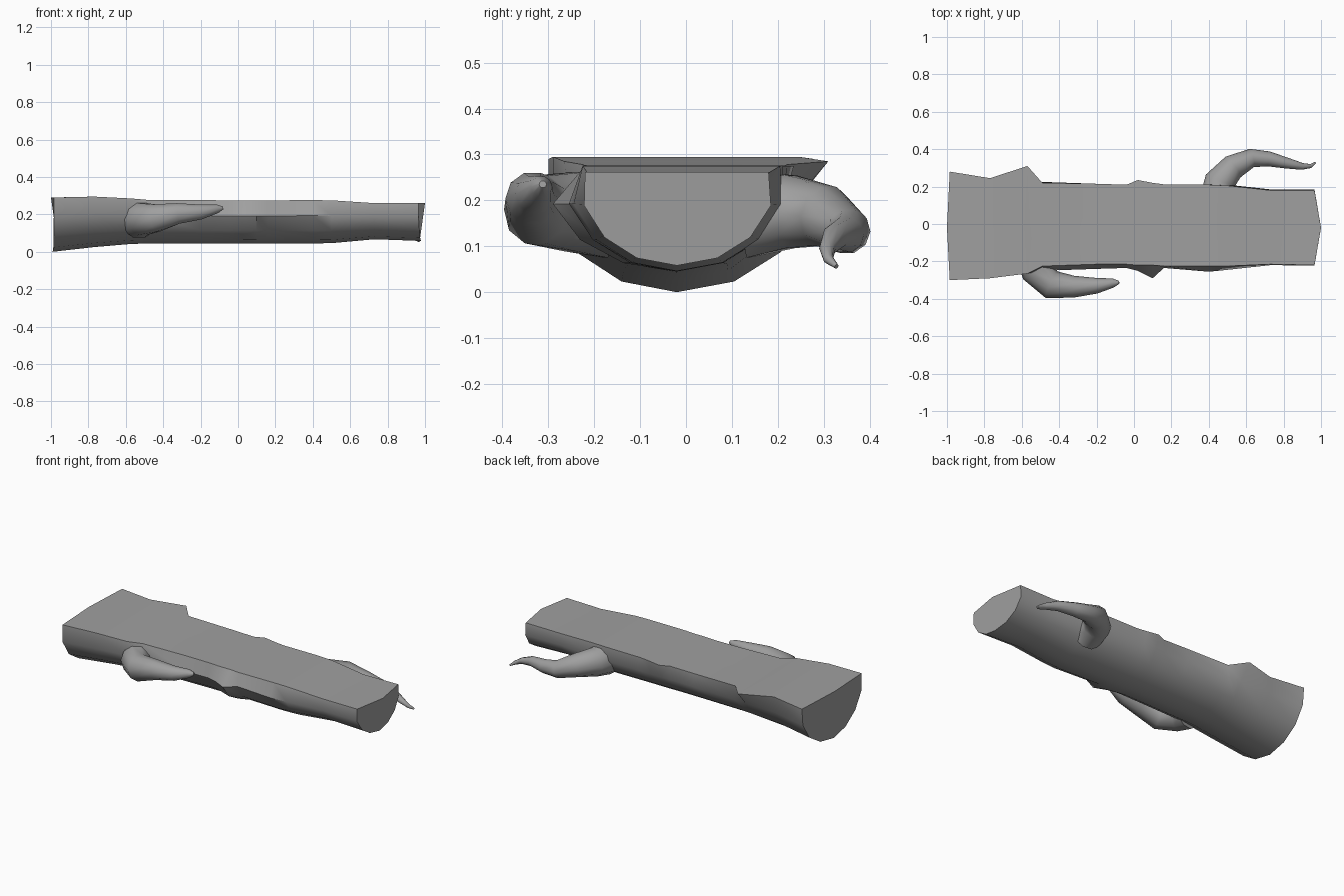
import bpy, bmesh, math
from mathutils import Vector

cube = bpy.data.objects.get("Cube")
if cube:
    bpy.data.objects.remove(cube, do_unlink=True)

wood = bpy.data.materials.new("grey wood")
wood.use_nodes = True
wood.diffuse_color = (0.35, 0.35, 0.35, 1)
wood.node_tree.nodes["Principled BSDF"].inputs["Base Color"].default_value = wood.diffuse_color


def loft(name, rings, angle):
    """Skin a row of equal rings and cap both ends."""
    bm = bmesh.new()
    loops = [[bm.verts.new(p) for p in ring] for ring in rings]
    n = len(loops[0])
    for a, b in zip(loops, loops[1:]):
        for i in range(n):
            j = (i + 1) % n
            bm.faces.new((a[i], a[j], b[j], b[i]))
    bm.faces.new(loops[0])
    bm.faces.new(loops[-1])
    bmesh.ops.recalc_face_normals(bm, faces=bm.faces)
    mesh = bpy.data.meshes.new(name)
    bm.to_mesh(mesh)
    bm.free()
    mesh.materials.append(wood)
    obj = bpy.data.objects.new(name, mesh)
    bpy.context.collection.objects.link(obj)
    bpy.ops.object.select_all(action="DESELECT")
    obj.select_set(True)
    bpy.context.view_layer.objects.active = obj
    bpy.ops.object.shade_smooth_by_angle(angle=math.radians(angle))
    return obj


def log_ring(x, front_top, front_mid, back_top, back_mid, bottom, top, bulge=0):
    """Half-round section: flat top, faceted belly; bulge bows the end cap."""
    c = -0.02
    h = top - bottom
    f, b = front_mid - c, back_mid - c
    pts = [(front_top, 1), (c + f, 0.64), (c + 0.78 * f, 0.3), (c + 0.43 * f, 0.08), (c, 0),
           (c + 0.43 * b, 0.08), (c + 0.78 * b, 0.3), (c + b, 0.64), (back_top, 1), (c, 1)]
    ring = []
    for y, t in pts:
        bow = bulge * (1 - min(abs(y - c) / 0.2, 1)) * (0.4 + 0.6 * t)
        ring.append((x + bow, y, bottom + h * t))
    return ring


# Half log with a flat top, a torn corner and small knots
stations = [
    (-0.985, -0.30, -0.30, 0.28, 0.27, 0.00, 0.29, -0.015),
    (-0.77, -0.29, -0.29, 0.245, 0.24, 0.025, 0.295),
    (-0.57, -0.265, -0.265, 0.31, 0.235, 0.042, 0.285),
    (-0.49, -0.225, -0.25, 0.22, 0.225, 0.044, 0.278),
    (-0.2, -0.215, -0.24, 0.215, 0.215, 0.045, 0.276),
    (-0.04, -0.215, -0.235, 0.21, 0.21, 0.045, 0.275),
    (0.02, -0.22, -0.25, 0.235, 0.212, 0.045, 0.275),
    (0.10, -0.22, -0.29, 0.22, 0.212, 0.045, 0.275),
    (0.16, -0.225, -0.235, 0.212, 0.21, 0.045, 0.275),
    (0.40, -0.225, -0.255, 0.21, 0.212, 0.045, 0.276),
    (0.50, -0.225, -0.245, 0.205, 0.21, 0.046, 0.275),
    (0.73, -0.215, -0.22, 0.18, 0.185, 0.067, 0.26),
    (0.965, -0.22, -0.222, 0.18, 0.185, 0.058, 0.262, 0.035),
]
loft("half_log", [log_ring(*s) for s in stations], 45)


def branch(name, path, sides=10):
    """Tapered tube along points of (x, y, z, radius)."""
    pts = [Vector(p[:3]) for p in path]
    rings = []
    for i, p in enumerate(pts):
        along = pts[min(i + 1, len(pts) - 1)] - pts[max(i - 1, 0)]
        side = along.cross(Vector((0, 0, 1))).normalized()
        up = side.cross(along).normalized()
        r = path[i][3]
        angles = [math.tau * k / sides for k in range(sides)]
        rings.append([p + r * (math.cos(a) * side + math.sin(a) * up) for a in angles])
    return loft(name, rings, 60)


# Side branches, each bending toward the thin end of the log
branch("front_branch", [
    (-0.53, -0.17, 0.17, 0.10), (-0.515, -0.25, 0.175, 0.09),
    (-0.44, -0.325, 0.18, 0.078), (-0.32, -0.335, 0.205, 0.058),
    (-0.2, -0.33, 0.213, 0.042), (-0.11, -0.315, 0.23, 0.024),
    (-0.08, -0.312, 0.235, 0.008)])
branch("back_branch", [
    (0.45, 0.13, 0.17, 0.10), (0.46, 0.23, 0.175, 0.083),
    (0.53, 0.305, 0.165, 0.068), (0.63, 0.353, 0.132, 0.05),
    (0.72, 0.348, 0.125, 0.04), (0.82, 0.325, 0.12, 0.029),
    (0.9, 0.308, 0.095, 0.018), (0.945, 0.31, 0.072, 0.011),
    (0.97, 0.328, 0.056, 0.005)])
